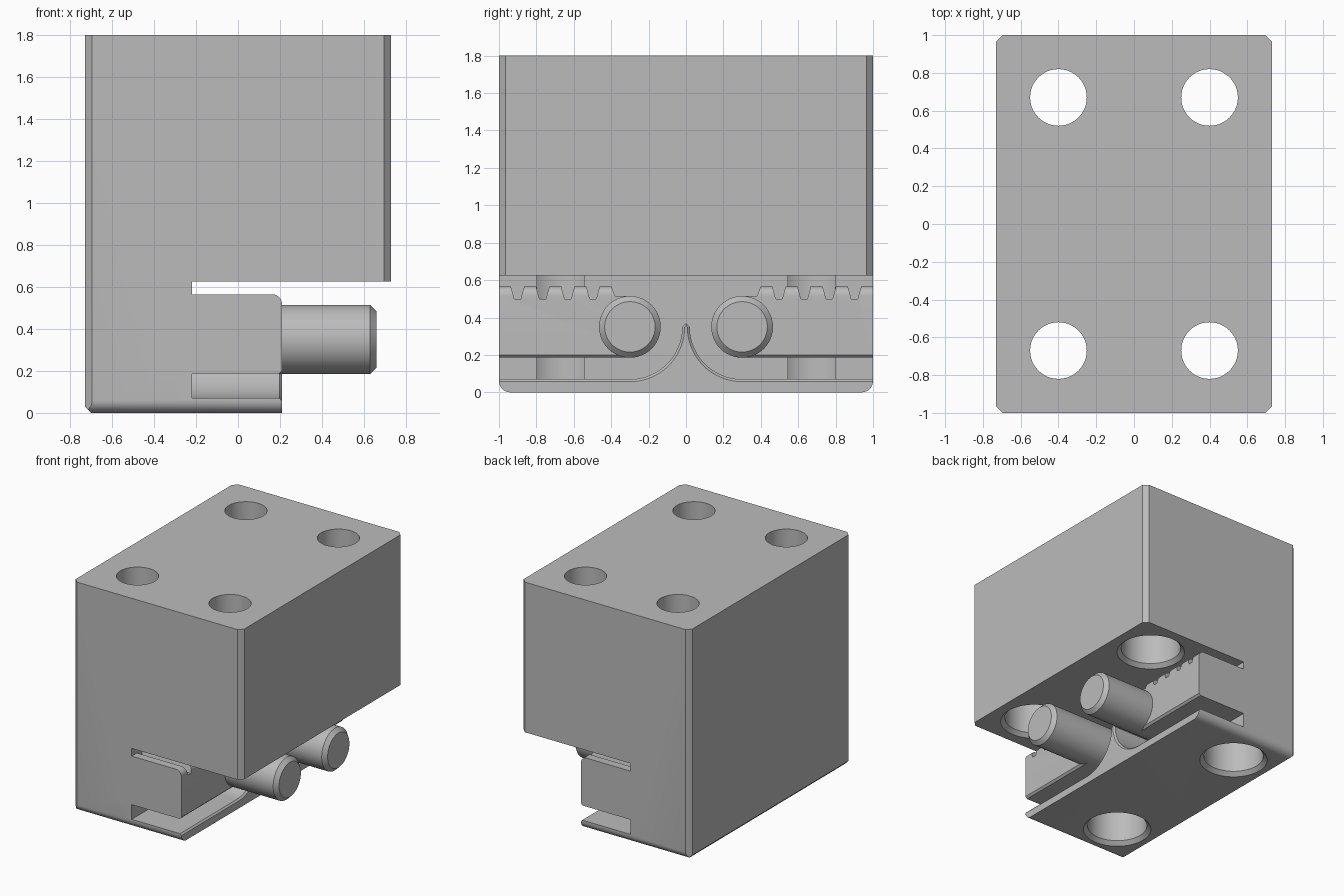
import bpy, bmesh, math

if "Cube" in bpy.data.objects:
    bpy.data.objects.remove(bpy.data.objects["Cube"])

steel = bpy.data.materials.new("plain_grey")
steel.diffuse_color = (0.5, 0.5, 0.5, 1)
steel.use_nodes = True
steel.node_tree.nodes["Principled BSDF"].inputs["Base Color"].default_value = steel.diffuse_color

# axis -> function placing profile point (a, b) at depth d
PLACE = {
    "x": lambda a, b, d: (d, a, b),
    "y": lambda a, b, d: (a, d, b),
    "z": lambda a, b, d: (a, b, d),
}


def make(name, bm):
    bmesh.ops.recalc_face_normals(bm, faces=bm.faces)
    me = bpy.data.meshes.new(name)
    bm.to_mesh(me)
    bm.free()
    ob = bpy.data.objects.new(name, me)
    bpy.context.collection.objects.link(ob)
    me.materials.append(steel)
    return ob


def loft(name, axis, sections):
    """Solid through (depth, profile) sections with equal point counts."""
    bm = bmesh.new()
    rings = [[bm.verts.new(PLACE[axis](a, b, d)) for a, b in p] for d, p in sections]
    n = len(rings[0])
    for r, s in zip(rings, rings[1:]):
        for i in range(n):
            j = (i + 1) % n
            bm.faces.new((r[i], r[j], s[j], s[i]))
    bm.faces.new(rings[0])
    bm.faces.new(rings[-1])
    return make(name, bm)


def prism(name, axis, profile, d0, d1):
    return loft(name, axis, [(d0, profile), (d1, profile)])


def arc(cx, cy, r, a0, a1, n):
    return [(cx + r * math.cos(math.radians(a0 + (a1 - a0) * i / n)),
             cy + r * math.sin(math.radians(a0 + (a1 - a0) * i / n))) for i in range(n + 1)]


def boolean(ob, tool, op):
    m = ob.modifiers.new(op, "BOOLEAN")
    m.object, m.operation, m.solver = tool, op, "EXACT"
    dg = bpy.context.evaluated_depsgraph_get()
    me = bpy.data.meshes.new_from_object(ob.evaluated_get(dg))
    ob.modifiers.clear()
    ob.data = me
    bpy.data.objects.remove(tool)


def lathe(name, axis, c, rz, n=48):
    return loft(name, axis, [(d, arc(c[0], c[1], r, 0, 360 - 360 / n, n - 1)) for r, d in rz])


# Body: stepped side outline, rounded lower ends, chamfered corners
body = prism("body", "y", [(-.7, 0), (.21, 0), (.21, .625), (.73, .625), (.73, 1.8),
                           (-.73, 1.8), (-.73, .03)], -1.5, 1.5)
ends = arc(-.94, .06, .06, 180, 270, 8) + arc(.94, .06, .06, 270, 360, 8) + [(1, 2), (-1, 2)]
boolean(body, prism("end_outline", "x", ends, -2, 2), "INTERSECT")
c = .035
plan = [(-.73 + c, -1), (.73 - c, -1), (.73, -1 + c), (.73, 1 - c), (.73 - c, 1),
        (-.73 + c, 1), (-.73, 1 - c), (-.73, -1 + c)]
boolean(body, prism("plan_outline", "z", plan, -1, 3), "INTERSECT")


# Open slot, leaving a thin lip that sweeps up to a central ridge
def slot(r):
    half = [(1.2, .35 - r)] + arc(.3, .35, r, 270, 180, 20)
    tip = [(0, .65 - r)]
    return half + tip + [(-y, z) for y, z in reversed(half)] + [(-1.2, .625), (1.2, .625)]


boolean(body, loft("slot", "x", [(-.22, slot(.28)), (.198, slot(.28)),
                                 (.21, slot(.293)), (.3, slot(.293))]), "DIFFERENCE")

# Toothed jaws with round inner ends
teeth = []
for k in range(5):
    lo, hi = .936 - .1345 * k, 1 - .1345 * k
    if k:
        teeth += [(hi + .018, .5), (hi, .565)]
    else:
        teeth += [(1, .565)]
    teeth += [(lo, .565), (lo - .018, .5 if k < 4 else .515)]
jaw_profile = [(1, .185)] + teeth + arc(.3, .35, .165, 90, 270, 24)
envelope = [(-.5, 0), (.01, 0), (.21, .2)] + arc(.16, .516, .05, 0, 90, 8) + [(-.5, .566)]
for s in (-1, 1):
    jaw = prism("jaw", "x", [(s * y, z) for y, z in jaw_profile], -.3, .4)
    boolean(jaw, prism("jaw_envelope", "y", envelope, -2, 2), "INTERSECT")
    boolean(body, jaw, "UNION")

# Four stepped screw holes, countersunk from below
for x, z in ((-.4, 0), (.4, .625)):
    for y in (-.67, .67):
        boolean(body, lathe("hole", "z", (x, y), [(.28, z - .03), (.22, z + .03), (.22, 1.2),
                                                  (.15, 1.2), (.15, 2)]), "DIFFERENCE")

# Chamfered round pins projecting from the jaws
pins = [lathe("pin_" + n, "x", (y, .35), [(.165, .1), (.165, .63), (.135, .66)])
        for n, y in (("front", -.3), ("back", .3))]

bpy.ops.object.select_all(action="DESELECT")
for ob in [body] + pins:
    ob.select_set(True)
bpy.context.view_layer.objects.active = body
bpy.ops.object.shade_smooth_by_angle(angle=math.radians(25))
